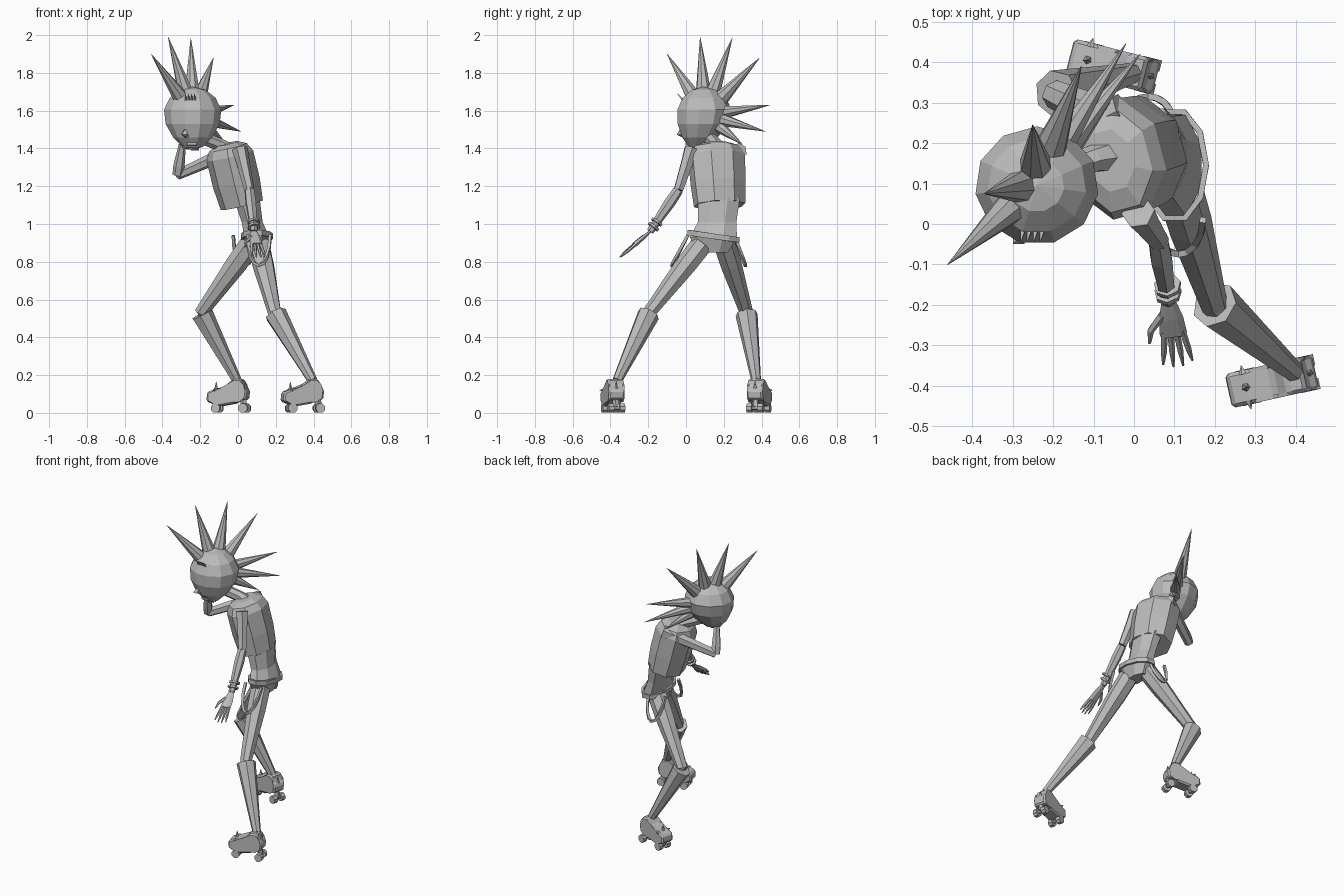
import bpy, bmesh, math
from mathutils import Vector, Matrix

cube = bpy.data.objects.get("Cube")
if cube:
    bpy.data.objects.remove(cube)

grey = bpy.data.materials.new("plain_grey")
grey.use_nodes = True
grey.diffuse_color = (0.5, 0.5, 0.5, 1)
grey.node_tree.nodes["Principled BSDF"].inputs["Base Color"].default_value = (0.5, 0.5, 0.5, 1)


def finish(name, bm):
    bmesh.ops.recalc_face_normals(bm, faces=bm.faces)
    mesh = bpy.data.meshes.new(name)
    bm.to_mesh(mesh)
    bm.free()
    mesh.materials.append(grey)
    obj = bpy.data.objects.new(name, mesh)
    bpy.context.collection.objects.link(obj)
    return obj


def skin(bm, rings, closed=False):
    n = len(rings[0])
    pairs = list(zip(rings, rings[1:])) + ([(rings[-1], rings[0])] if closed else [])
    for a, b in pairs:
        for i in range(n):
            j = (i + 1) % n
            bm.faces.new((a[i], a[j], b[j], b[i]))
    if not closed:
        bm.faces.new(rings[0])
        bm.faces.new(rings[-1])


def tube(name, pts, radii, sides=6, closed=False, flat=1.0, wide=(0, 0, 1)):
    """Faceted tube through points; flat squeezes it across the wide axis."""
    bm = bmesh.new()
    pts = [Vector(p) for p in pts]
    if isinstance(radii, (int, float)):
        radii = [radii] * len(pts)
    n, rings = len(pts), []
    for i, p in enumerate(pts):
        before = pts[(i - 1) % n] if closed else pts[max(i - 1, 0)]
        after = pts[(i + 1) % n] if closed else pts[min(i + 1, n - 1)]
        t = (after - before).normalized()
        ref = Vector(wide)
        if abs(t.dot(ref)) > 0.97:
            ref = Vector((1, 0, 0))
        u = t.cross(ref).normalized()
        v = t.cross(u)
        ring = []
        for k in range(sides):
            a = math.tau * (k + 0.5) / sides
            ring.append(bm.verts.new(p + (u * math.cos(a) * flat + v * math.sin(a)) * radii[i]))
        rings.append(ring)
    skin(bm, rings, closed)
    return finish(name, bm)


def loft(name, sections, sides=8):
    """Horizontal oval sections given as x, y, z, half x, half y."""
    bm = bmesh.new()
    rings = []
    for x, y, z, rx, ry in sections:
        angles = [math.tau * (k + 0.5) / sides for k in range(sides)]
        rings.append([bm.verts.new((x + rx * math.cos(a), y + ry * math.sin(a), z)) for a in angles])
    skin(bm, rings)
    return finish(name, bm)


def slab(name, profile, half, bevel):
    """Side profile in x and z, extruded along y with chamfered edges."""
    bm = bmesh.new()
    skin(bm, [[bm.verts.new((x, y, z)) for x, z in profile] for y in (-half, half)])
    bmesh.ops.bevel(bm, geom=list(bm.edges), offset=bevel, segments=1, affect='EDGES')
    return finish(name, bm)


def lerp(a, b, t):
    return Vector(a).lerp(Vector(b), t)


# Head, narrowing and shifting forward to the chin
bm = bmesh.new()
bmesh.ops.create_uvsphere(bm, u_segments=11, v_segments=7, radius=1)
for v in bm.verts:
    drop = max(0, -v.co.z)
    v.co.x *= 1 - 0.25 * drop
    v.co.y = v.co.y * (1 - 0.3 * drop) - 0.25 * drop
    v.co = Vector((-0.24 + v.co.x * 0.157, 0.095 + v.co.y * 0.15, 1.57 + v.co.z * (0.157 if v.co.z > 0 else 0.18)))
finish("head", bm)
tube("nose", [(-0.265, -0.01, 1.535), (-0.285, -0.035, 1.475), (-0.265, 0.0, 1.46)], [0.008, 0.02, 0.012], 4)
tube("mouth", [(-0.27, 0.005, 1.425), (-0.22, 0.005, 1.425)], 0.01, 5)
for i in range(4):
    x = -0.275 + i * 0.016
    tube("eyelash", [(x, -0.015, 1.655), (x - 0.005, -0.045, 1.69)], [0.009, 0.001], 4)

# Fan of hair spikes
skull = Vector((-0.24, 0.1, 1.575))
tips = [(-0.46, -0.1, 1.9), (-0.37, 0.075, 1.99), (-0.25, 0.245, 1.985), (-0.13, 0.39, 1.88),
        (-0.02, 0.445, 1.63), (0.015, 0.42, 1.49), (-0.06, 0.3, 1.42)]
for i, tip in enumerate(tips):
    d = (Vector(tip) - skull).normalized()
    tube("hair_spike", [skull + d * 0.125, tip], [0.042 if i < 4 else 0.034, 0.001], 8)

# Neck, hips and belt
tube("neck", [(-0.2, 0.12, 1.46), (-0.1, 0.16, 1.42), (-0.03, 0.175, 1.37)], [0.035, 0.035, 0.05], 7)
loft("waist_and_hips", [(0.1, 0.14, 0.85, 0.045, 0.09), (0.1, 0.145, 0.93, 0.072, 0.135),
                        (0.075, 0.165, 1.01, 0.06, 0.11), (0.045, 0.175, 1.14, 0.075, 0.12)])
belt = []
for k in range(10):
    a = math.tau * k / 10
    belt.append((0.1 + 0.078 * math.cos(a), 0.145 + 0.138 * math.sin(a), 0.935 - 0.02 * math.sin(a)))
tube("belt", belt, 0.02, 4, closed=True, flat=0.5)

# Vest, leaning and turned towards the forward arm
vest = loft("vest", [(0, 0, 0, 0.113, 0.14), (0, 0, 0.12, 0.125, 0.15), (0, 0, 0.27, 0.125, 0.155),
                     (0, 0, 0.315, 0.1, 0.135), (0, 0, 0.335, 0.06, 0.08)])
vest.matrix_world = (Matrix.Translation((0.02, 0.178, 1.1)) @ Matrix.Rotation(math.radians(15), 4, 'Z')
                     @ Matrix.Rotation(math.radians(-14), 4, 'Y'))

# Braces hanging from the belt on both hips
for x, y, out in ((0.11, 0.01, -0.085), (0.035, 0.255, 0.06)):
    path = []
    for k in range(9):
        a = math.pi * k / 8
        s = math.sin(a)
        path.append((x + 0.06 * math.cos(a), y + out * s, 0.94 - 0.16 * s))
    tube("hanging_brace", path, 0.011, 4)


# Legs with tall open boots
def leg(side, hip, knee, ankle):
    tube(side + "_thigh", [hip, lerp(hip, knee, 0.3), knee, lerp(knee, ankle, 0.15)],
         [0.06, 0.058, 0.036, 0.034], 7)
    top, low = lerp(knee, ankle, 0.02), lerp(knee, ankle, 0.12)
    tube(side + "_boot_shaft", [low, top, top, ankle], [0.046, 0.048, 0.06, 0.026], 7)


# Roller skate built at the origin, toe towards -x
def skate(side, centre, turn):
    place = Matrix.Translation(centre) @ Matrix.Rotation(turn, 4, 'Z')
    parts = [slab(side + "_skate", [(-0.115, 0.06), (-0.112, 0.11), (-0.06, 0.13), (0.0, 0.14), (0.03, 0.18),
                                    (0.075, 0.18), (0.08, 0.145), (0.107, 0.12), (0.1, 0.07), (0.06, 0.065),
                                    (0.04, 0.05), (-0.045, 0.035), (-0.06, 0.04)], 0.043, 0.009)]
    for x in (-0.065, 0.085):
        parts.append(tube(side + "_axle", [(x, -0.04, 0.026), (x, 0.04, 0.026)], 0.01, 5))
        parts.append(tube(side + "_truck", [(x, 0, 0.03), (x - 0.01, 0, 0.085)], 0.018, 5))
        for y in (-0.03, 0.03):
            parts.append(tube(side + "_wheel", [(x, y - 0.014, 0.025), (x, y + 0.014, 0.025)], 0.026, 8))
    for x, y, z in ((-0.07, -0.055, 0.12), (-0.07, 0.055, 0.12), (-0.07, 0, 0.165), (0.09, 0, 0.165)):
        parts.append(tube(side + "_stud", [(x, y * 0.6, min(z, 0.125)), (x, y, z)], [0.011, 0.001], 5))
    for p in parts:
        p.matrix_world = place


leg("left", (0.11, 0.085, 0.89), (0.195, -0.195, 0.53), (0.395, -0.365, 0.17))
leg("right", (0.07, 0.2, 0.9), (-0.195, 0.32, 0.53), (-0.005, 0.372, 0.17))
skate("left", (0.345, -0.388, 0), 0.22)
skate("right", (-0.047, 0.388, 0), -0.25)


# Arms and hands
def arm(side, shoulder, elbow, wrist, reach, spread):
    tube(side + "_upper_arm", [shoulder, lerp(shoulder, elbow, 0.3), elbow], [0.042, 0.036, 0.027], 6)
    tube(side + "_forearm", [elbow, lerp(elbow, wrist, 0.3), wrist], [0.027, 0.03, 0.019], 6)
    w, d, s = Vector(wrist), Vector(reach), Vector(spread)
    palm = w + d * 0.5
    tube(side + "_palm", [w, w + d * 0.25, palm], [0.017, 0.03, 0.034], 6,
         flat=0.4, wide=tuple(s.normalized()))
    for k in range(4):
        f = (k - 1.5) / 1.5
        tube(side + "_finger", [palm - d * 0.05 + s * f * 0.6, palm + d * 0.25 + s * f * 0.85,
                                palm + d * (0.5 - 0.08 * abs(f)) + s * f], [0.009, 0.008, 0.003], 5)
    tube(side + "_thumb", [w + d * 0.2 - s * 0.6, w + d * 0.4 - s * 1.5, w + d * 0.58 - s * 1.7],
         [0.011, 0.009, 0.004], 5)


arm("left", (0.01, 0.03, 1.4), (0.06, -0.04, 1.18), (0.085, -0.19, 0.96), (0.025, -0.165, -0.14), (0.036, 0.005, 0))
arm("right", (-0.03, 0.285, 1.39), (-0.32, 0.14, 1.26), (-0.295, 0.095, 1.42), (0.08, -0.06, -0.03),
    (0.015, 0.02, 0))
for p, q in (((0.082, -0.15, 1.015), (0.084, -0.157, 1.005)), ((0.083, -0.167, 0.99), (0.085, -0.175, 0.98))):
    tube("bracelet", [p, q], 0.034, 7)
